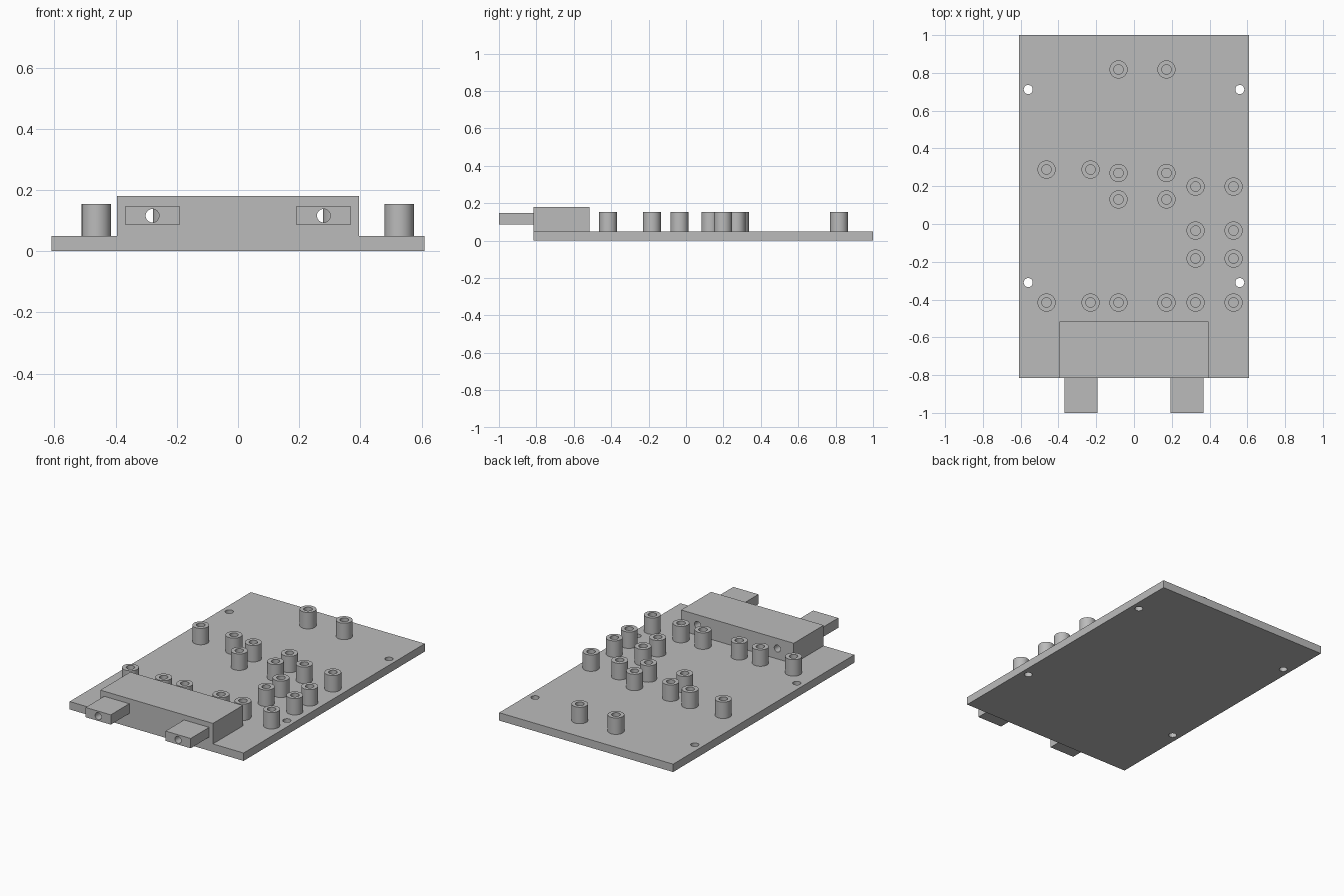
import bpy
import bmesh
from math import cos, sin, pi
from mathutils import Matrix

cube = bpy.data.objects.get("Cube")
if cube:
    bpy.data.objects.remove(cube, do_unlink=True)

GREY = (0.5, 0.5, 0.5, 1.0)
mat = bpy.data.materials.new("neutral_grey")
mat.use_nodes = True
mat.diffuse_color = GREY
mat.node_tree.nodes["Principled BSDF"].inputs["Base Color"].default_value = GREY


def add_object(name, mesh):
    obj = bpy.data.objects.new(name, mesh)
    bpy.context.collection.objects.link(obj)
    return obj


def mesh_from(name, bm):
    bmesh.ops.recalc_face_normals(bm, faces=bm.faces)
    mesh = bpy.data.meshes.new(name)
    bm.to_mesh(mesh)
    bm.free()
    mesh.materials.append(mat)
    return mesh


def box(name, x, y, z):
    """Box from three (low, high) ranges."""
    bm = bmesh.new()
    bmesh.ops.create_cube(bm, size=1)
    for v in bm.verts:
        v.co = [sum(r) / 2 + c * (r[1] - r[0]) for c, r in zip(v.co, (x, y, z))]
    return add_object(name, mesh_from(name, bm))


def smooth(obj):
    bpy.ops.object.select_all(action="DESELECT")
    obj.select_set(True)
    bpy.context.view_layer.objects.active = obj
    bpy.ops.object.shade_smooth_by_angle(angle=pi / 6)


def drill(obj, centres, radius, axis):
    """Cut round holes right through a part along z or y."""
    bm = bmesh.new()
    turn = Matrix.Rotation(pi / 2, 4, "X") if axis == "y" else Matrix()
    for c in centres:
        bmesh.ops.create_cone(bm, cap_ends=True, segments=32, radius1=radius,
                              radius2=radius, depth=4,
                              matrix=Matrix.Translation(c) @ turn)
    cutter = add_object("hole_cutter", mesh_from("hole_cutter", bm))
    cutter.hide_render = True
    mod = obj.modifiers.new("holes", "BOOLEAN")
    mod.operation = "DIFFERENCE"
    mod.solver = "EXACT"
    mod.object = cutter
    bpy.ops.object.select_all(action="DESELECT")
    obj.select_set(True)
    bpy.context.view_layer.objects.active = obj
    bpy.ops.object.modifier_apply(modifier=mod.name)
    bpy.data.objects.remove(cutter, do_unlink=True)
    smooth(obj)


def tube_mesh(name, outer, inner, height, segments=32):
    """Hollow post: a rectangular section swept around z."""
    bm = bmesh.new()
    section = [(outer, 0), (outer, height), (inner, height), (inner, 0)]
    rings = []
    for r, z in section:
        rings.append([bm.verts.new((r * cos(2 * pi * i / segments),
                                    r * sin(2 * pi * i / segments), z))
                      for i in range(segments)])
    for a, b in zip(rings, rings[1:] + rings[:1]):
        for i in range(segments):
            j = (i + 1) % segments
            bm.faces.new((a[i], a[j], b[j], b[i]))
    return mesh_from(name, bm)


PLATE_TOP = 0.05
FRONT = -0.815

# Base plate with four mounting holes
plate = box("base_plate", (-0.61, 0.61), (FRONT, 1), (0, PLATE_TOP))
drill(plate, [(x, y, 0) for x in (-0.56, 0.56) for y in (-0.31, 0.712)], 0.024, "z")

# Front block and its two protruding lugs, bored front to back
bores = [(x, 0, 0.116) for x in (-0.28, 0.28)]
block = box("front_block", (-0.395, 0.395), (FRONT, -0.515), (PLATE_TOP, 0.18))
drill(block, bores, 0.022, "y")
for side, x in (("right", -0.28), ("left", 0.28)):
    lug = box(side + "_lug", (x - 0.088, x + 0.088), (-1, FRONT), (0.086, 0.148))
    drill(lug, bores, 0.022, "y")

# Hollow standoffs, listed by row as (y, x positions)
A, B, C, D, E, F = -0.463, -0.23, -0.082, 0.172, 0.326, 0.527
rows = [
    (0.818, (C, D)),
    (0.288, (A, B)),
    (0.27, (C, D)),
    (0.198, (E, F)),
    (0.13, (C, D)),
    (-0.035, (E, F)),
    (-0.183, (E, F)),
    (-0.416, (A, B, C, D, E, F)),
]
post_mesh = tube_mesh("standoff", 0.048, 0.025, 0.104)
first = True
for y, xs in rows:
    for x in xs:
        post = add_object("standoff", post_mesh)
        post.location = (x, y, PLATE_TOP)
        if first:
            smooth(post)
            first = False
